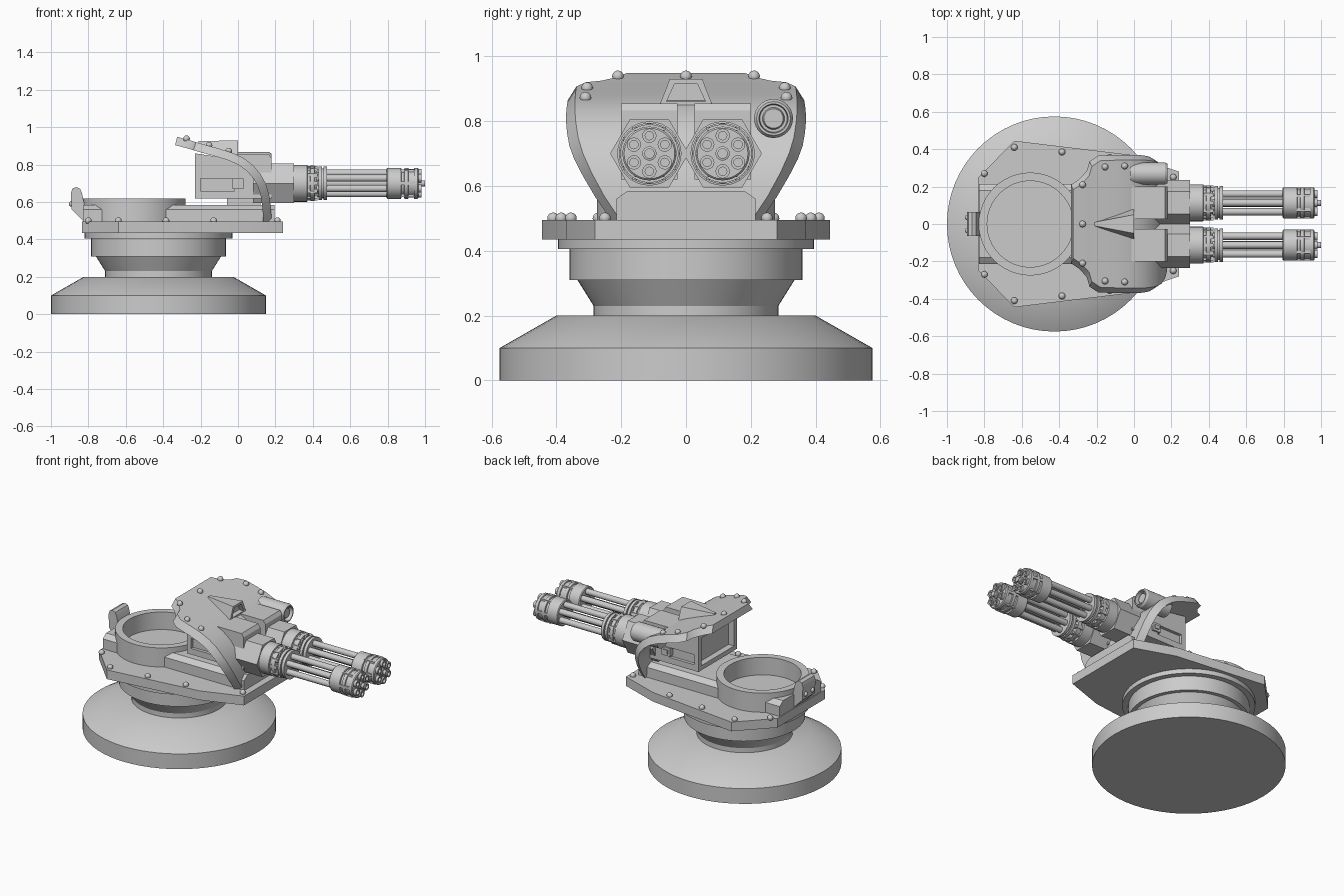
import bpy, bmesh
from math import sin, cos, pi
from mathutils import Vector

if "Cube" in bpy.data.objects:
    bpy.data.objects.remove(bpy.data.objects["Cube"])


def loft(name, rings):
    """Closed loops of equal length joined in order, with capped ends."""
    bm = bmesh.new()
    rows = [[bm.verts.new(p) for p in r] for r in rings]
    n = len(rows[0])
    for a, b in zip(rows, rows[1:]):
        for i in range(n):
            j = (i + 1) % n
            bm.faces.new((a[i], a[j], b[j], b[i]))
    bm.faces.new(rows[0])
    bm.faces.new(rows[-1])
    bmesh.ops.remove_doubles(bm, verts=bm.verts, dist=1e-5)
    bmesh.ops.recalc_face_normals(bm, faces=bm.faces)
    me = bpy.data.meshes.new(name)
    bm.to_mesh(me)
    bm.free()
    ob = bpy.data.objects.new(name, me)
    bpy.context.collection.objects.link(ob)
    return ob


def lathe(name, profile, origin, axis='z', n=48):
    """Profile of (height, radius) pairs turned about an axis."""
    o, rings = Vector(origin), []
    for h, r in profile:
        r = max(r, 1e-4)
        c = [(r * cos(2 * pi * i / n), r * sin(2 * pi * i / n)) for i in range(n)]
        rings.append([o + Vector((u, v, h) if axis == 'z' else (h, u, v)) for u, v in c])
    return loft(name, rings)


def prism(name, pts, lo, hi, axis='y'):
    put = {'x': lambda a, b, t: (t, a, b), 'y': lambda a, b, t: (a, t, b),
           'z': lambda a, b, t: (a, b, t)}[axis]
    return loft(name, [[put(a, b, t) for a, b in pts] for t in (lo, hi)])


def box(name, x0, x1, y0, y1, z0, z1):
    return prism(name, [(x0, z0), (x1, z0), (x1, z1), (x0, z1)], y0, y1)


def cut(ob, cutter):
    m = ob.modifiers.new("cut", 'BOOLEAN')
    m.operation, m.object, m.solver = 'DIFFERENCE', cutter, 'EXACT'
    bpy.context.view_layer.objects.active = ob
    bpy.ops.object.modifier_apply(modifier=m.name)
    bpy.data.objects.remove(cutter)


def bolt(name, x, y, z, r=0.018):
    lathe(name, [(r * sin(a * pi / 8), r * cos(a * pi / 8)) for a in range(-4, 5)], (x, y, z), n=12)


# Round foot, neck and collars
CX = -0.425
lathe("base", [(0, 0), (0, .575), (.1, .575), (.2, .4), (.2, 0)], (CX, 0, 0), n=64)
lathe("neck", [(.19, 0), (.19, .285), (.23, .285), (.31, .335), (.31, .36), (.405, .36),
               (.405, .395), (.44, .395), (.44, 0)], (CX, 0, 0), n=64)

# Platform plate with bolts
half = [(-.835, .245), (-.64, .445), (-.02, .37), (.24, .28)]
prism("platform", half + [(x, -y) for x, y in reversed(half)], .435, .495, 'z')
for s in (-1, 1):
    for x, y in [(-.8, .27), (-.64, .41), (-.385, .385), (-.13, .355), (.21, .25)]:
        bolt("platform_bolt", x, s * y, .5)

# Raised deck, hollowed where the open ring sits
deck = prism("deck", [(-.215, .49), (.215, .49), (.215, .56), (.18, .585), (-.18, .585), (-.215, .56)],
             -.83, .195, 'x')
RX = -.555
cut(deck, lathe("cutter", [(.4, 0), (.4, .25), (.8, .25), (.8, 0)], (RX, 0, 0)))
lathe("ring", [(.49, 0), (.49, .275), (.62, .275), (.62, .23), (.505, .23), (.505, 0)], (RX, 0, 0), n=64)

# Rear latch
prism("latch", [(-.83, .5), (-.89, .56), (-.893, .65), (-.885, .672), (-.865, .68), (-.845, .672),
                (-.835, .65), (-.82, .58), (-.82, .5)], -.065, .065)
for y in (-.035, .035):
    bolt("latch_bolt", -.89, y, .59, .015)

# Gun housing behind the shield, with recessed rear and side panels
housing = prism("housing", [(-.23, .62), (.13, .62), (.13, .71), (0, .8), (-.06, .835), (-.23, .86)], -.2, .2)
cut(housing, box("cutter", -.3, -.19, -.17, .17, .65, .83))
for s in (-1, 1):
    cut(housing, box("cutter", -.2, .05, *sorted((s * .18, s * .3)), .66, .725))
    box("side_catch", -.03, .03, *sorted((s * .17, s * .21)), .67, .725)
    box("side_catch_pin", -.015, .015, *sorted((s * .2, s * .216)), .685, .71)
box("pedestal", -.06, .12, -.13, .13, .57, .63)

# Curved shield: (x, z, half width) from rear top to front bottom
path = [(-.325, .948, .21), (-.28, .936, .24), (-.24, .925, .285), (-.225, .92, .335), (-.18, .907, .365),
        (-.1, .885, .368), (-.03, .863, .37), (.03, .835, .37), (.08, .797, .367), (.12, .75, .36),
        (.148, .7, .345), (.166, .64, .318), (.176, .57, .28), (.18, .495, .23)]
rings = []
for i, (x, z, w) in enumerate(path):
    a, b = path[max(i - 1, 0)], path[min(i + 1, len(path) - 1)]
    t = Vector((b[0] - a[0], b[1] - a[1])).normalized() * .045
    xi, zi, v = x + t.y, z - t.x, w - .027
    rings.append([(x, -v, z), (x, v, z), (xi, w, zi), (xi, -w, zi)])
loft("shield", rings)
for x, y, z in [(-.275, .21, .938), (-.155, .305, .902), (-.05, .31, .872)]:
    for s in (-1, 1):
        bolt("shield_bolt", x, s * y, z)
bolt("shield_bolt", -.275, 0, .938)

# Wedge hood on top of the shield
hood = loft("hood", [[(-.21, -.012, .9), (-.21, .012, .9), (-.21, .01, .925), (-.21, -.01, .925)],
                     [(0, -.085, .84), (0, .085, .84), (0, .05, .93), (0, -.05, .93)]])
cut(hood, loft("cutter", [[(x, -.06, .86), (x, .06, .86), (x, .035, .915), (x, -.035, .915)]
                          for x in (-.03, .05)]))

# Sight tube on one side
lathe("sight_tube", [(-.02, 0), (-.02, .06), (.165, .06), (.178, .052), (.178, .045), (.15, .042),
                     (.15, .034), (.165, .03), (.165, 0)], (0, .27, .808), 'x', 32)

# Twin rotary guns
for s in (-1, 1):
    gy, gz = s * .113, .7
    c = (0, gy, gz)
    prism("receiver", [(-.02, .62), (.18, .62), (.18, .833), (.165, .855), (-.02, .855)],
          gy - .087, gy + .087)
    lathe("hex_mount", [(.08, 0), (.08, .121), (.3, .121), (.3, 0)], c, 'x', 6)
    lathe("gun_collar", [(.29, 0), (.29, .099), (.37, .099), (.372, .087), (.385, .087), (.387, .094),
                         (.41, .094), (.412, .06), (.43, .06), (.43, .09), (.448, .09), (.448, .08),
                         (.456, .08), (.456, .09), (.475, .09), (.475, 0)], c, 'x', 32)
    for k in range(12):
        a = k * pi / 6
        y, z = gy + .083 * cos(a), gz + .083 * sin(a)
        box("collar_lug", .37, .425, y - .01, y + .01, z - .01, z + .01)
    lathe("muzzle_drum", [(.795, 0), (.795, .078), (.8, .083), (.872, .083), (.874, .074), (.888, .074),
                          (.89, .083), (.91, .083), (.912, .076), (.94, .076), (.942, .083), (.96, .083),
                          (.965, .078), (.965, 0)], c, 'x', 36)
    for k in range(6):
        a = pi / 2 + k * pi / 3
        o = (0, gy + .055 * cos(a), gz + .055 * sin(a))
        lathe("barrel", [(.42, 0), (.42, .019), (.94, .019), (.94, .022), (.982, .022), (.982, .013),
                         (.95, .013), (.95, 0)], o, 'x', 16)
        b = a + pi / 6
        y, z = gy + .074 * cos(b), gz + .074 * sin(b)
        box("drum_lug", .868, .945, y - .009, y + .009, z - .009, z + .009)
    lathe("spindle", [(.42, 0), (.42, .022), (.98, .022), (.982, .016), (1, .016), (1, 0)], c, 'x', 16)

# Smooth shading with crisp edges
bpy.ops.object.select_all(action='SELECT')
bpy.context.view_layer.objects.active = hood
bpy.ops.object.shade_smooth_by_angle(angle=pi / 6)
